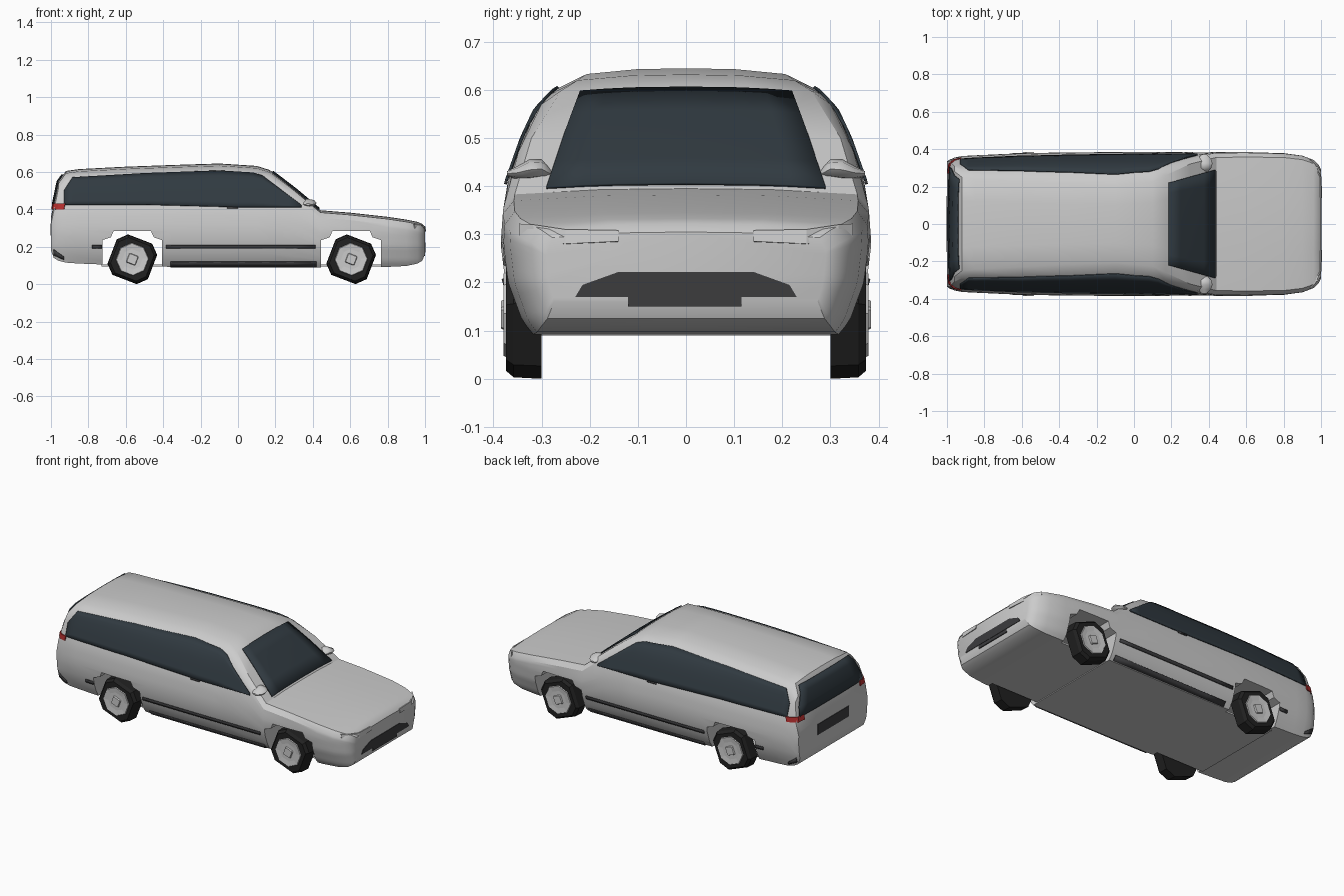
import bpy, bmesh
from math import cos, sin, radians

if "Cube" in bpy.data.objects:
    bpy.data.objects.remove(bpy.data.objects["Cube"])

# ---------- helpers ----------
def material(name, rgb):
    m = bpy.data.materials.new(name)
    m.diffuse_color = (*rgb, 1)
    m.use_nodes = True
    m.node_tree.nodes["Principled BSDF"].inputs["Base Color"].default_value = m.diffuse_color
    return m

GLASS = material("glass", (0.03, 0.042, 0.052))
DARK = material("dark_trim", (0.045, 0.045, 0.048))
TIRE = material("rubber", (0.015, 0.015, 0.015))
LAMP = material("lamp", (0.75, 0.77, 0.78))
RED = material("tail_red", (0.5, 0.03, 0.03))

def finish(name, verts, faces, mat=None, mirror=False, thick=0, smooth=0):
    me = bpy.data.meshes.new(name)
    me.from_pydata(verts, [], faces)
    bm = bmesh.new()
    bm.from_mesh(me)
    bmesh.ops.recalc_face_normals(bm, faces=bm.faces)
    bm.to_mesh(me)
    bm.free()
    ob = bpy.data.objects.new(name, me)
    bpy.context.collection.objects.link(ob)
    if mat:
        me.materials.append(mat)
    if thick:
        sol = ob.modifiers.new("thickness", 'SOLIDIFY')
        sol.thickness, sol.offset = thick, 0
    if mirror:
        ob.modifiers.new("mirror", 'MIRROR').use_axis = (False, True, False)
    if smooth:
        smooth_by(ob, smooth)
    return ob

def smooth_by(ob, deg):
    bpy.ops.object.select_all(action='DESELECT')
    ob.select_set(True)
    bpy.context.view_layer.objects.active = ob
    bpy.ops.object.shade_smooth_by_angle(angle=radians(deg))

def loft(name, rings, **kw):
    n = len(rings[0])
    faces = [(i*n + j, i*n + (j+1) % n, (i+1)*n + (j+1) % n, (i+1)*n + j)
             for i in range(len(rings)-1) for j in range(n)]
    faces += [tuple(range(n)), tuple(range((len(rings)-1)*n, len(rings)*n))]
    return finish(name, [p for r in rings for p in r], faces, **kw)

def grid(name, rows, **kw):
    n = len(rows[0])
    faces = [(i*n + j, i*n + j+1, (i+1)*n + j+1, (i+1)*n + j)
             for i in range(len(rows)-1) for j in range(n-1)]
    return finish(name, [p for r in rows for p in r], faces, thick=0.006, **kw)

def box(name, x, y, z, **kw):
    ring = lambda a: [(a, y[0], z[0]), (a, y[1], z[0]), (a, y[1], z[1]), (a, y[0], z[1])]
    return loft(name, [ring(x[0]), ring(x[1])], **kw)

def interp(table, v, col=1):
    if v <= table[0][0]:
        return table[0][col]
    for a, b in zip(table, table[1:]):
        if v <= b[0]:
            return a[col] + (b[col]-a[col]) * (v-a[0]) / (b[0]-a[0])
    return table[-1][col]

def span(a, b, n):
    return [a + (b-a)*i/n for i in range(n+1)]

# ---------- body shape: x, floor height, top height, width factor ----------
STATIONS = [(-1, .18, .36, .87), (-.985, .14, .43, .90), (-.96, .125, .55, .925),
            (-.92, .115, .605, .945), (-.85, .11, .615, .955), (-.6, .1, .628, .985),
            (-.35, .092, .637, .995), (-.1, .09, .645, 1), (.1, .09, .632, 1),
            (.17, .09, .61, 1), (.3, .09, .512, 1), (.44, .09, .395, 1),
            (.6, .09, .382, 1), (.8, .092, .36, .985), (.9, .097, .345, .95),
            (.96, .11, .333, .89), (.985, .125, .322, .83), (1, .16, .305, .76)]
# half width by height
WIDTH = [(.09, .32), (.12, .345), (.2, .375), (.28, .385), (.35, .38), (.41, .37),
         (.5, .338), (.56, .31), (.6, .272), (.63, .22), (.65, .2)]

def side_y(x, z):
    return interp(WIDTH, z) * interp(STATIONS, x, 3)

def section(x, zb, h, t):
    half = [(interp(WIDTH, z)*t, z) for z in span(zb, h-.04, 13)]
    wc = interp(WIDTH, h-.012)*t*.95
    half += [(wc, h-.012), (wc*.5, h-.002)]
    return ([(x, 0, zb)] + [(x, y, z) for y, z in half] + [(x, 0, h)] +
            [(x, -y, z) for y, z in reversed(half)])

body = loft("body", [section(*s) for s in STATIONS])

# wheel arches cut right through
AXLES = (-.565, .605)
for cx in AXLES:
    arch = [(-.16, -.1), (-.16, .235), (-.115, .25), (-.1, .283),
            (.1, .283), (.115, .25), (.16, .235), (.16, -.1)]
    cut = loft("arch_cutter", [[(cx+a, y, z) for a, z in arch] for y in (-.6, .6)])
    cut.hide_render = True
    mod = body.modifiers.new("arch", 'BOOLEAN')
    mod.object, mod.operation, mod.solver = cut, 'DIFFERENCE', 'EXACT'
    bpy.context.view_layer.objects.active = body
    bpy.ops.object.modifier_apply(modifier=mod.name)
    bpy.data.objects.remove(cut)
    # floor between the wheels
    box("floor_panel", (cx-.165, cx+.165), (-.29, .29), (.095, .105))
smooth_by(body, 32)

# ---------- glass ----------
def side_panel(name, xs, lo, hi, mat, rows=1):
    pts = []
    for x in xs:
        a, b = interp(lo, x), interp(hi, x)
        pts.append([(x, side_y(x, z)+.004, z) for z in span(a, b, rows)])
    return grid(name, pts, mat=mat, mirror=True, smooth=30)

belt = [(-.93, .425), (-.5, .425), (0, .412), (.34, .412)]
header = [(-.93, .50), (-.885, .57), (-.5, .592), (-.1, .606), (.08, .595), (.13, .58), (.34, .422)]
side_panel("side_window", [-.93, -.885, -.85, -.6, -.5, -.35, -.1, 0, .08, .13, .2, .27, .34],
           belt, header, GLASS, 7)

def top_z(x, y):
    h = interp(STATIONS, x, 2)
    wc = side_y(x, h-.012)*.95
    y = abs(y)
    return interp([(0, h), (wc*.5, h-.002), (wc, h-.012)], y)

grid("windscreen", [[(x, w*k, top_z(x, w*k)+.006) for k in span(-1, 1, 8)]
                    for x, w in zip(span(.185, .435, 4), span(.22, .29, 4))],
     mat=GLASS, smooth=30)

REAR = [(.36, -1), (.43, -.985), (.55, -.96), (.605, -.92)]
grid("rear_window", [[(interp(REAR, z)-.007+.006*abs(k)**3, w*k, z) for k in span(-1, 1, 8)]
                     for z, w in ((.425, .305), (.48, .295), (.55, .26), (.585, .24))],
     mat=GLASS, smooth=30)

# ---------- side trim ----------
flat = lambda v: [(-1, v), (1, v)]
side_panel("rub_strip", span(-.385, .415, 8), flat(.19), flat(.208), DARK)
side_panel("rear_rub_strip", [-.78, -.727], flat(.19), flat(.208), DARK)
side_panel("sill", span(-.36, .42, 6), flat(.092), flat(.118), DARK)
side_panel("door_handle", [-.06, 0], flat(.404), flat(.414), DARK)
side_panel("bumper_corner", [-.985, -.93], [(-.985, .155), (-.93, .13)],
           [(-.985, .185), (-.93, .145)], DARK)

# ---------- nose ----------
grille = [(-.23, .17), (.23, .17), (.215, .195), (.14, .222), (-.14, .222), (-.215, .195)]
loft("grille", [[(x, y, z) for y, z in grille] for x in (.985, 1.003)], mat=DARK)
box("lower_intake", (.97, 1.001), (-.12, .115), (.15, .17), mat=DARK)
grid("headlight", [[(x, y, a), (x-.004, y, b)] for x, y, a, b in
                   ((1.002, .14, .285, .308), (1.0, .25, .28, .31), (.972, .315, .282, .32),
                    (.945, .345, .29, .322))], mat=LAMP, mirror=True)

# ---------- tail ----------
box("rear_plate_recess", (-1.003, -.98), (-.15, .15), (.26, .325), mat=DARK)
grid("tail_light", [[(x, y, .4), (x+.006, y, .43)] for x, y in
                    ((-.996, .27), (-.99, .32), (-.965, .343), (-.93, .352))],
     mat=RED, mirror=True)

# ---------- door mirrors: pointed pods ----------
def pod(y, ry, rz, dz):
    return [(.375 + .045*ry*cos(radians(a)), y, .432 + dz + rz*sin(radians(a)))
            for a in range(0, 360, 45)]
loft("door_mirror", [pod(.275, .3, .006, -.01), pod(.30, .85, .02, .004), pod(.325, 1, .022, .002),
                     pod(.35, .8, .014, -.004), pod(.372, .3, .005, -.006)],
     mirror=True, smooth=50)

# ---------- wheels: coarse squarish tyres with a rim and hub ----------
def wheel_ring(cx, y, r, spread=14):
    return [(cx + r*cos(radians(a)), y, .133 + r*sin(radians(a)))
            for k in range(4) for a in (24+90*k-spread, 24+90*k+spread)]

for cx in AXLES:
    loft("tyre", [wheel_ring(cx, .30, .135), wheel_ring(cx, .358, .132),
                  wheel_ring(cx, .374, .118)], mat=TIRE, mirror=True)
    loft("rim", [wheel_ring(cx, .37, .09, 22), wheel_ring(cx, .379, .085, 22),
                 wheel_ring(cx, .376, .055, 20)], mat=LAMP, mirror=True)
    loft("hub", [wheel_ring(cx, .372, .036, 6), wheel_ring(cx, .384, .03, 6)],
         mat=LAMP, mirror=True)
